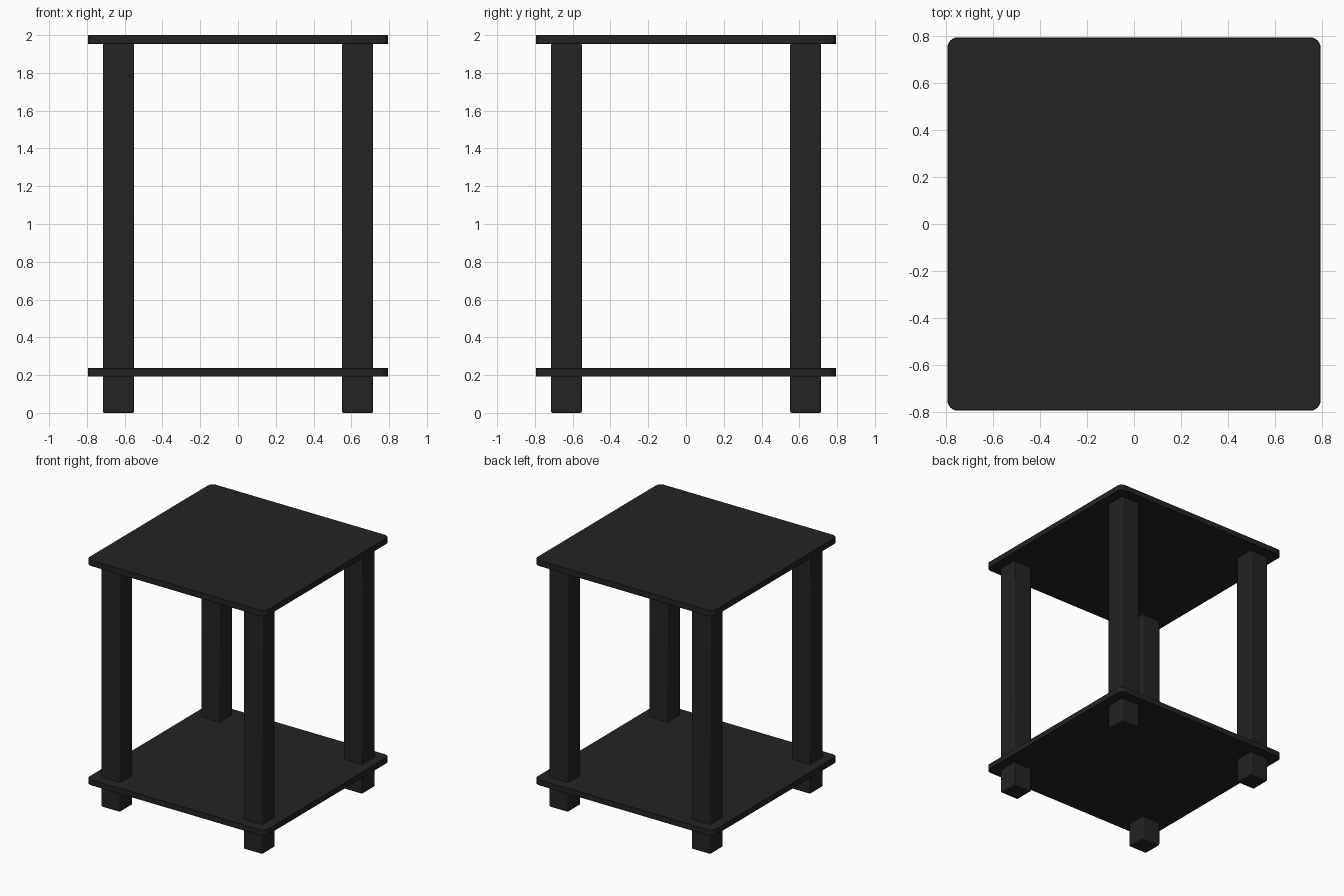
import bpy, bmesh

if "Cube" in bpy.data.objects:
    bpy.data.objects.remove(bpy.data.objects["Cube"])

# Single dark finish
black = bpy.data.materials.new("black_wood")
black.diffuse_color = (0.017, 0.017, 0.017, 1)
black.use_nodes = True
black.node_tree.nodes["Principled BSDF"].inputs["Base Color"].default_value = black.diffuse_color


def box(name, centre, size):
    """Axis-aligned box, returned as object name, bmesh."""
    bm = bmesh.new()
    bmesh.ops.create_cube(bm, size=1)
    for v in bm.verts:
        v.co = [c + p * s for c, p, s in zip(centre, v.co, size)]
    return bm


def finish(name, bm):
    mesh = bpy.data.meshes.new(name)
    bm.to_mesh(mesh)
    bm.free()
    mesh.materials.append(black)
    obj = bpy.data.objects.new(name, mesh)
    bpy.context.collection.objects.link(obj)
    return obj


def board(name, z0, z1):
    """Square board with rounded vertical corners and a tiny edge softening."""
    bm = box(name, (0, 0, (z0 + z1) / 2), (1.588, 1.588, z1 - z0))
    upright = [e for e in bm.edges if abs(e.verts[0].co.z - e.verts[1].co.z) > 0.01]
    bmesh.ops.bevel(bm, geom=upright, offset=0.045, segments=6,
                    profile=0.5, affect='EDGES')
    obj = finish(name, bm)
    mod = obj.modifiers.new("soft_edge", 'BEVEL')
    mod.width, mod.segments, mod.limit_method = 0.002, 1, 'ANGLE'
    return obj


def leg(name, x, y):
    """Square post with slightly eased edges, running floor to top board."""
    bm = box(name, (x, y, 0.9775), (0.166, 0.163, 1.955))
    obj = finish(name, bm)
    mod = obj.modifiers.new("eased_edge", 'BEVEL')
    mod.width, mod.segments = 0.008, 2
    return obj


# Boards
parts = [board("table_top", 1.953, 2.0), board("lower_shelf", 0.192, 0.238)]

# Four legs
for side, x in (("left", -0.633), ("right", 0.633)):
    for end, y in (("front", -0.633), ("back", 0.633)):
        parts.append(leg(f"{end}_{side}_leg", x, y))

# Smooth the rounded corners, keep flat faces crisp
for obj in parts:
    bpy.ops.object.select_all(action='DESELECT')
    obj.select_set(True)
    bpy.context.view_layer.objects.active = obj
    bpy.ops.object.shade_smooth_by_angle(angle=0.52)
